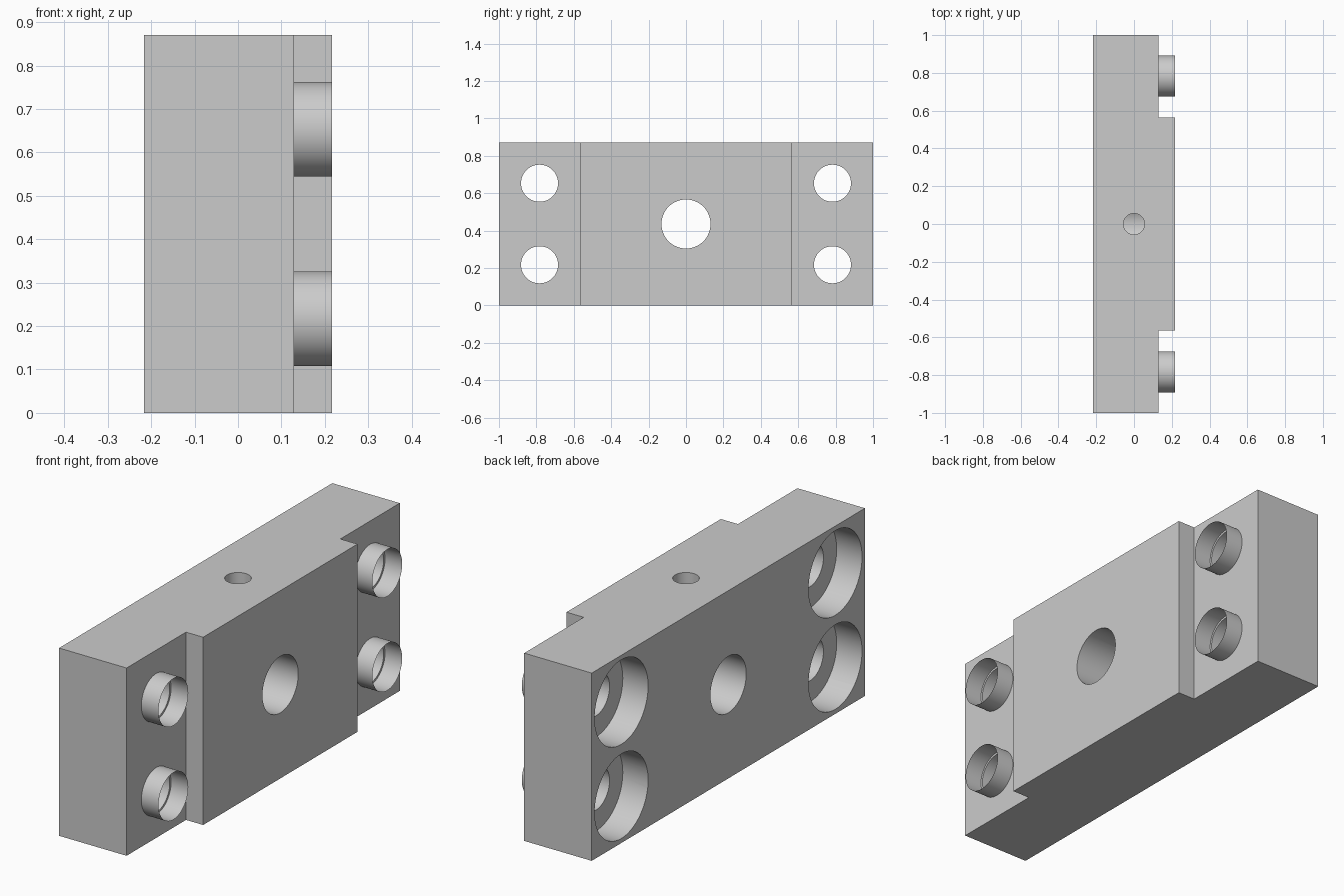
import bpy
import bmesh
import math
from mathutils import Matrix

cube = bpy.data.objects.get("Cube")
if cube:
    bpy.data.objects.remove(cube, do_unlink=True)

# Main sizes
X_BACK, X_PLATE, X_PAD = -0.217, 0.129, 0.217
HEIGHT, HALF_LENGTH, HALF_PAD = 0.87, 1.0, 0.565
BOLT_Y, BOLT_DZ, MID_Z = 0.783, 0.218, 0.435

grey = bpy.data.materials.new("light grey metal")
grey.use_nodes = True
grey.diffuse_color = (0.6, 0.6, 0.6, 1)
grey.node_tree.nodes["Principled BSDF"].inputs["Base Color"].default_value = (0.6, 0.6, 0.6, 1)


def add_object(name, bm):
    mesh = bpy.data.meshes.new(name)
    bm.to_mesh(mesh)
    bm.free()
    mesh.materials.append(grey)
    obj = bpy.data.objects.new(name, mesh)
    bpy.context.collection.objects.link(obj)
    return obj


def cylinder(name, radius, start, end, centre, axis="X", capped=True):
    """Cylinder between two stations on an axis; centre holds the other two coordinates."""
    bm = bmesh.new()
    bmesh.ops.create_cone(bm, cap_ends=capped, segments=64, radius1=radius,
                          radius2=radius, depth=end - start)
    mid = (start + end) / 2
    if axis == "X":
        place = Matrix.Translation((mid, *centre)) @ Matrix.Rotation(math.pi / 2, 4, "Y")
    else:
        place = Matrix.Translation((*centre, mid))
    bm.transform(place)
    return add_object(name, bm)


def smooth(obj):
    bpy.ops.object.select_all(action="DESELECT")
    obj.select_set(True)
    bpy.context.view_layer.objects.active = obj
    bpy.ops.object.shade_smooth_by_angle(angle=math.radians(30))


# Stepped block: plan outline extruded upwards
outline = [(X_BACK, -HALF_LENGTH), (X_PLATE, -HALF_LENGTH), (X_PLATE, -HALF_PAD),
           (X_PAD, -HALF_PAD), (X_PAD, HALF_PAD), (X_PLATE, HALF_PAD),
           (X_PLATE, HALF_LENGTH), (X_BACK, HALF_LENGTH)]
bm = bmesh.new()
base = bm.faces.new([bm.verts.new((x, y, 0)) for x, y in outline])
top = bmesh.ops.extrude_face_region(bm, geom=[base])["geom"]
bmesh.ops.translate(bm, vec=(0, 0, HEIGHT),
                    verts=[v for v in top if isinstance(v, bmesh.types.BMVert)])
bmesh.ops.recalc_face_normals(bm, faces=bm.faces)
block = add_object("mounting_block", bm)

# Central bore and the small hole that meets it from the top
cutters = [cylinder("bore_cutter", 0.131, -0.5, 0.5, (0, MID_Z)),
           cylinder("top_hole_cutter", 0.056, MID_Z, 1.0, (0, 0), axis="Z")]

# Corner bolt holes with counterbores behind and thin collars in front
for y_name, sy in (("front", -1), ("back", 1)):
    for z_name, sz in (("lower", -1), ("upper", 1)):
        spot = (sy * BOLT_Y, MID_Z + sz * BOLT_DZ)
        cutters.append(cylinder("bolt_cutter", 0.099, -0.5, 0.5, spot))
        cutters.append(cylinder("counterbore_cutter", 0.196, -0.5, X_BACK + 0.13, spot))
        collar = cylinder(f"{y_name}_{z_name}_collar", 0.109, X_PLATE, X_PAD, spot, capped=False)
        smooth(collar)

for cutter in cutters:
    cutter.hide_render = True
    cut = block.modifiers.new("hole", "BOOLEAN")
    cut.operation = "DIFFERENCE"
    cut.solver = "EXACT"
    cut.object = cutter

# Bake the cuts and discard the cutters
depsgraph = bpy.context.evaluated_depsgraph_get()
baked = bpy.data.meshes.new_from_object(block.evaluated_get(depsgraph))
block.modifiers.clear()
block.data = baked
for cutter in cutters:
    bpy.data.objects.remove(cutter, do_unlink=True)
smooth(block)
